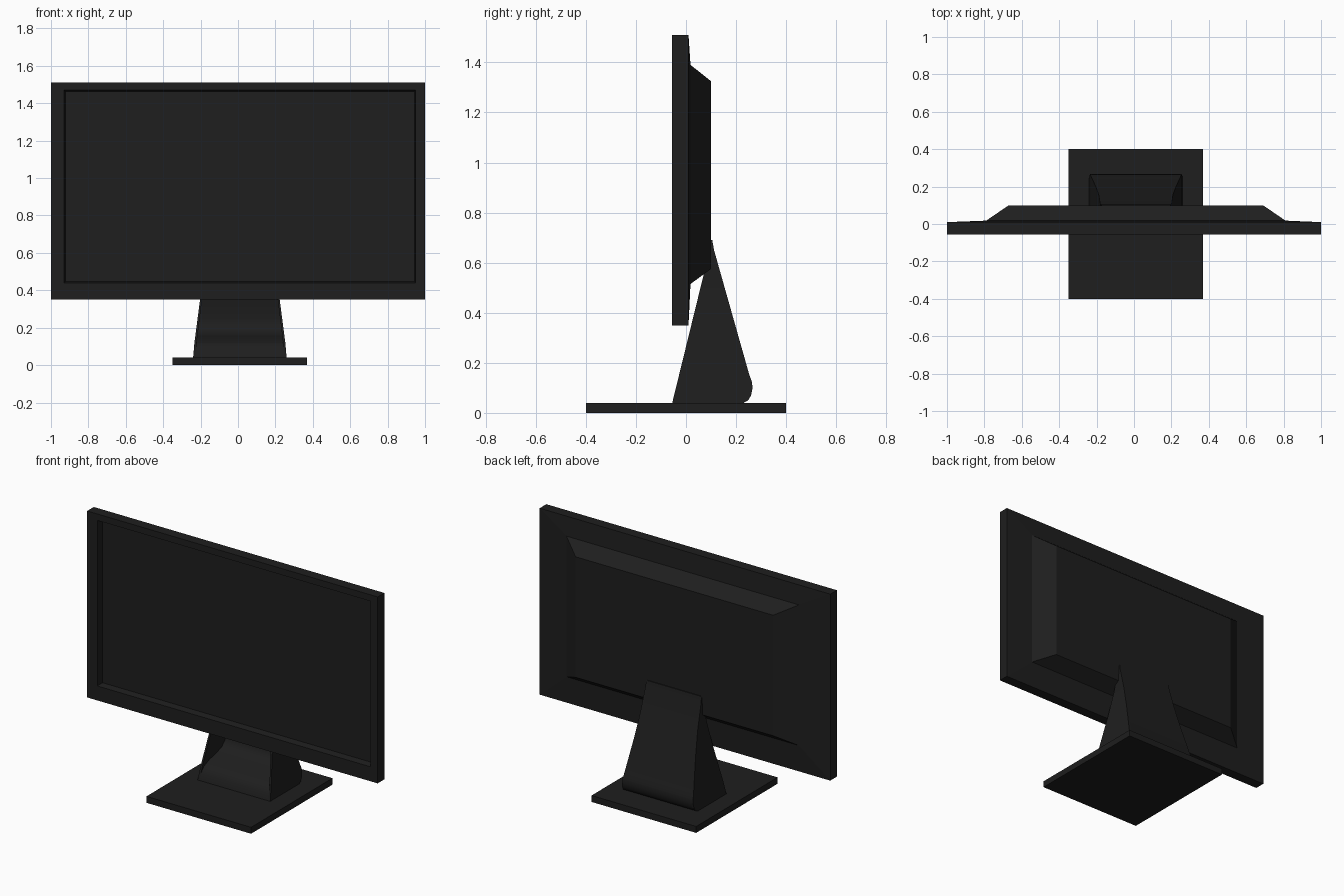
import bpy, bmesh

if "Cube" in bpy.data.objects:
    bpy.data.objects.remove(bpy.data.objects["Cube"])

CX = 0.01  # screen, stand and foot sit slightly off centre
mat = bpy.data.materials.new("dark_plastic")
mat.diffuse_color = (0.013, 0.013, 0.013, 1)
mat.use_nodes = True
mat.node_tree.nodes["Principled BSDF"].inputs["Base Color"].default_value = mat.diffuse_color


def finish(name, bm, smooth=None):
    bmesh.ops.recalc_face_normals(bm, faces=bm.faces)
    me = bpy.data.meshes.new(name)
    bm.to_mesh(me)
    bm.free()
    ob = bpy.data.objects.new(name, me)
    bpy.context.collection.objects.link(ob)
    me.materials.append(mat)
    if smooth:
        bpy.ops.object.select_all(action='DESELECT')
        ob.select_set(True)
        bpy.context.view_layer.objects.active = ob
        bpy.ops.object.shade_smooth_by_angle(angle=smooth)
    return ob


def bridge_rings(bm, rings):
    """Skin a stack of vertex rings and cap both ends."""
    rings = [[bm.verts.new(p) for p in r] for r in rings]
    for a, b in zip(rings, rings[1:]):
        n = len(a)
        for i in range(n):
            j = (i + 1) % n
            bm.faces.new((a[i], a[j], b[j], b[i]))
    bm.faces.new(rings[0])
    bm.faces.new(rings[-1])


def rect(x0, x1, z0, z1, y):
    return [(x0, y, z0), (x1, y, z0), (x1, y, z1), (x0, y, z1)]


# Monitor: recessed screen, bezel, sides, raised back housing
bm = bmesh.new()
bridge_rings(bm, [
    rect(-0.922, 0.943, 0.447, 1.462, -0.015),
    rect(-0.93, 0.95, 0.44, 1.47, -0.055),
    rect(-1, 1, 0.35, 1.51, -0.055),
    rect(-1, 1, 0.35, 1.51, 0.01),
    rect(-0.79, 0.81, 0.515, 1.39, 0.018),
    rect(-0.67, 0.69, 0.575, 1.325, 0.10),
])
finish("monitor", bm)

# Foot plate
bm = bmesh.new()
bmesh.ops.create_cube(bm, size=1)
for v in bm.verts:
    v.co = (v.co.x * 0.72 + CX, v.co.y * 0.8, (v.co.z + 0.5) * 0.04)
finish("foot_plate", bm)

# Stand: side profiles (y, z) extruded across x, tapering with height
WIDTHS = [(0.04, 0.25), (0.12, 0.243), (0.35, 0.213), (0.5, 0.198), (0.69, 0.19)]


def half_width(z):
    for (z0, w0), (z1, w1) in zip(WIDTHS, WIDTHS[1:]):
        if z <= z1 + 1e-4:
            return w0 + (w1 - w0) * (z - z0) / (z1 - z0)
    return WIDTHS[-1][1]


def tapered(name, profile, x0, x1, smooth=None):
    bm = bmesh.new()
    bridge_rings(bm, [[(x, y, z) for y, z in profile] for x in (x0, x1)])
    for z, _ in WIDTHS[1:-1]:
        bmesh.ops.bisect_plane(bm, geom=bm.verts[:] + bm.edges[:] + bm.faces[:],
                               plane_co=(0, 0, z), plane_no=(0, 0, 1))
    for v in bm.verts:
        v.co.x = CX + v.co.x * half_width(v.co.z)
    return finish(name, bm, smooth)


BACK = [(0.105, 0.69), (0.112, 0.65), (0.252, 0.155), (0.263, 0.125), (0.266, 0.1),
        (0.26, 0.07), (0.248, 0.05), (0.23, 0.04)]
SCOOP = [(-0.055, 0.04), (-0.045, 0.08), (-0.02, 0.115), (0.03, 0.14), (0.09, 0.155),
         (0.145, 0.175), (0.172, 0.21), (0.176, 0.25), (0.15, 0.38), (0.1, 0.6), (0.098, 0.69)]
tapered("stand_core", SCOOP + BACK, -0.97, 0.97, 0.6)

SIDE = [(-0.055, 0.04), (0.07, 0.55), (0.098, 0.665)]
for side, s in (("left", -1), ("right", 1)):
    tapered("stand_cheek_" + side, SIDE + BACK, s * 0.95, s)
